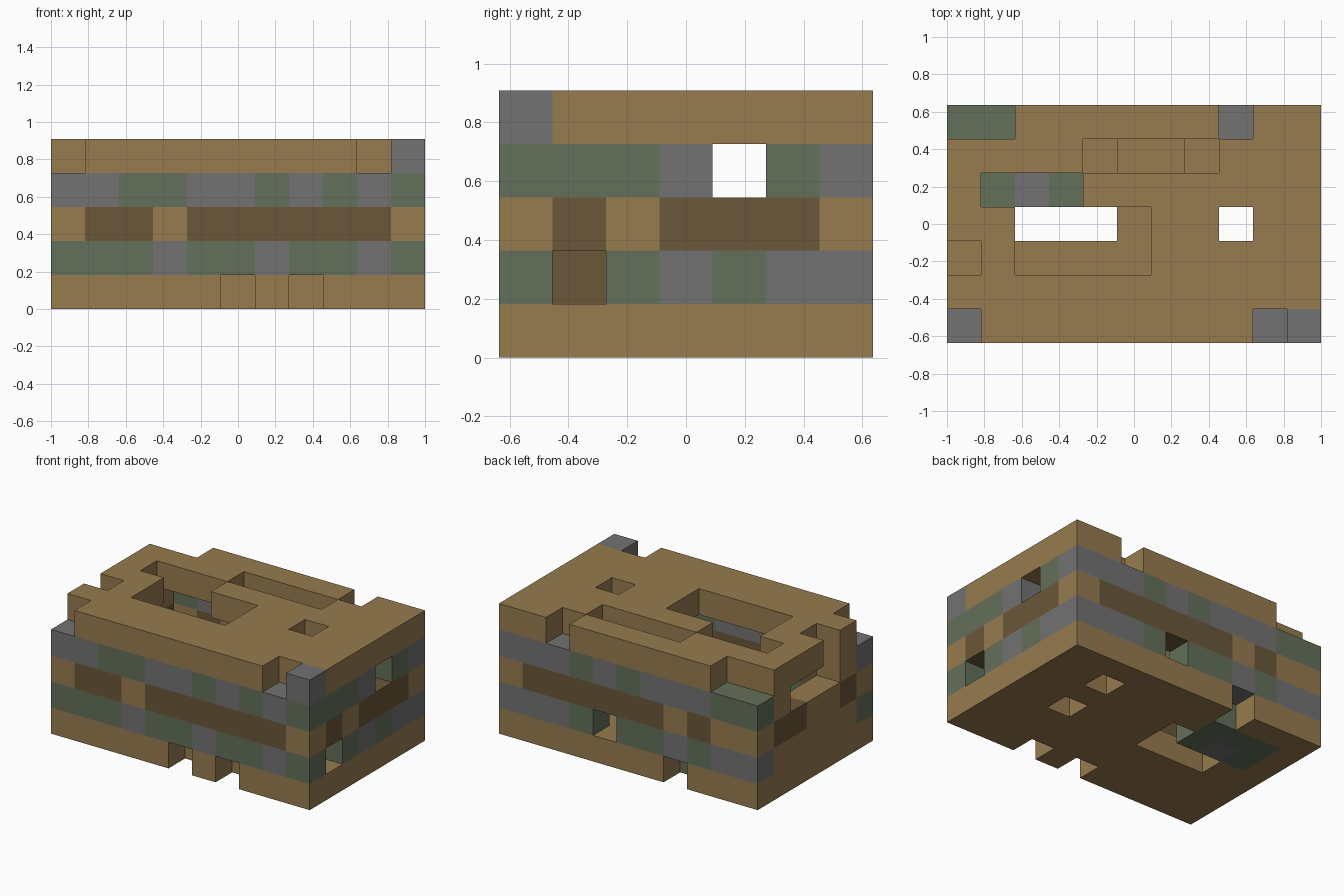
import bpy
import bmesh
from mathutils import Vector

cube = bpy.data.objects.get("Cube")
if cube:
    bpy.data.objects.remove(cube, do_unlink=True)


def make_material(name, rgb):
    mat = bpy.data.materials.new(name)
    mat.use_nodes = True
    mat.diffuse_color = (*rgb, 1)
    bsdf = next(n for n in mat.node_tree.nodes if n.type == "BSDF_PRINCIPLED")
    bsdf.inputs["Base Color"].default_value = (*rgb, 1)
    bsdf.inputs["Roughness"].default_value = 0.9
    return mat


# p = plank, l = log, g = grey stone, m = mossy stone
MATERIALS = {
    "p": make_material("plank_brown", (0.31, 0.20, 0.078)),
    "l": make_material("log_dark_brown", (0.145, 0.095, 0.041)),
    "g": make_material("stone_grey", (0.17, 0.17, 0.17)),
    "m": make_material("mossy_green", (0.127, 0.162, 0.102)),
}
KEYS = list(MATERIALS)

# Block plans from the ground up; the first row is the back, left column is -x
PLANS = {
    "floor": """
        ppp.ppppppp
        pmmmpppp.pp
        pmgm.pppppp
        pp...ppp.pp
        ppppppppppp
        ppppppppppp
        ppppp.p.ppp""",
    "lower_wall": """
        ggmgmm.mggg
        p.........g
        p.........m
        p.........g
        p.........m
        pl.........
        mmmgmmgmmgm""",
    "log_ring": """
        pplpllllllp
        l.........l
        l.........l
        p.........l
        p.........p
        l.........l
        pllpllllllp""",
    "upper_wall": """
        mmgggmgmggg
        p....pp...m
        ...........
        ..........g
        ..........m
        p.........m
        ggmmggmgmgm""",
    "roof": """
        ..pppppp.pp
        pppp....ppp
        p...ppppppp
        pp....pp.pp
        .p....ppppp
        ppppppppppp
        .pppppppp.g""",
}

# Block lookup by column, row and layer
blocks = {}
for z, plan in enumerate(PLANS.values()):
    for y, row in enumerate(reversed(plan.split())):
        for x, key in enumerate(row):
            if key != ".":
                blocks[x, y, z] = key

COLUMNS, ROWS = 11, 7
SIZE = 2 / COLUMNS
ORIGIN = Vector((COLUMNS / 2, ROWS / 2, 0))
AXES = [Vector((1, 0, 0)), Vector((0, 1, 0)), Vector((0, 0, 1))]


def add_side(bm, cell, axis, sign, slot):
    """One outward-facing square on a block."""
    normal = AXES[axis] * sign
    u = AXES[(axis + 1) % 3] / 2
    v = AXES[(axis + 2) % 3] / 2 * sign
    middle = Vector(cell) + Vector((0.5, 0.5, 0.5)) + normal / 2 - ORIGIN
    corners = (middle - u - v, middle + u - v, middle + u + v, middle - u + v)
    face = bm.faces.new([bm.verts.new(c * SIZE) for c in corners])
    face.material_index = slot


# Each layer is one part with only its exposed block sides
for layer, name in enumerate(PLANS):
    bm = bmesh.new()
    for cell, key in blocks.items():
        if cell[2] != layer:
            continue
        for axis in range(3):
            for sign in (-1, 1):
                neighbour = list(cell)
                neighbour[axis] += sign
                if tuple(neighbour) not in blocks:
                    add_side(bm, cell, axis, sign, KEYS.index(key))
    bmesh.ops.remove_doubles(bm, verts=bm.verts, dist=0.001)
    mesh = bpy.data.meshes.new(name)
    bm.to_mesh(mesh)
    bm.free()
    for mat in MATERIALS.values():
        mesh.materials.append(mat)
    bpy.context.collection.objects.link(bpy.data.objects.new(name, mesh))
